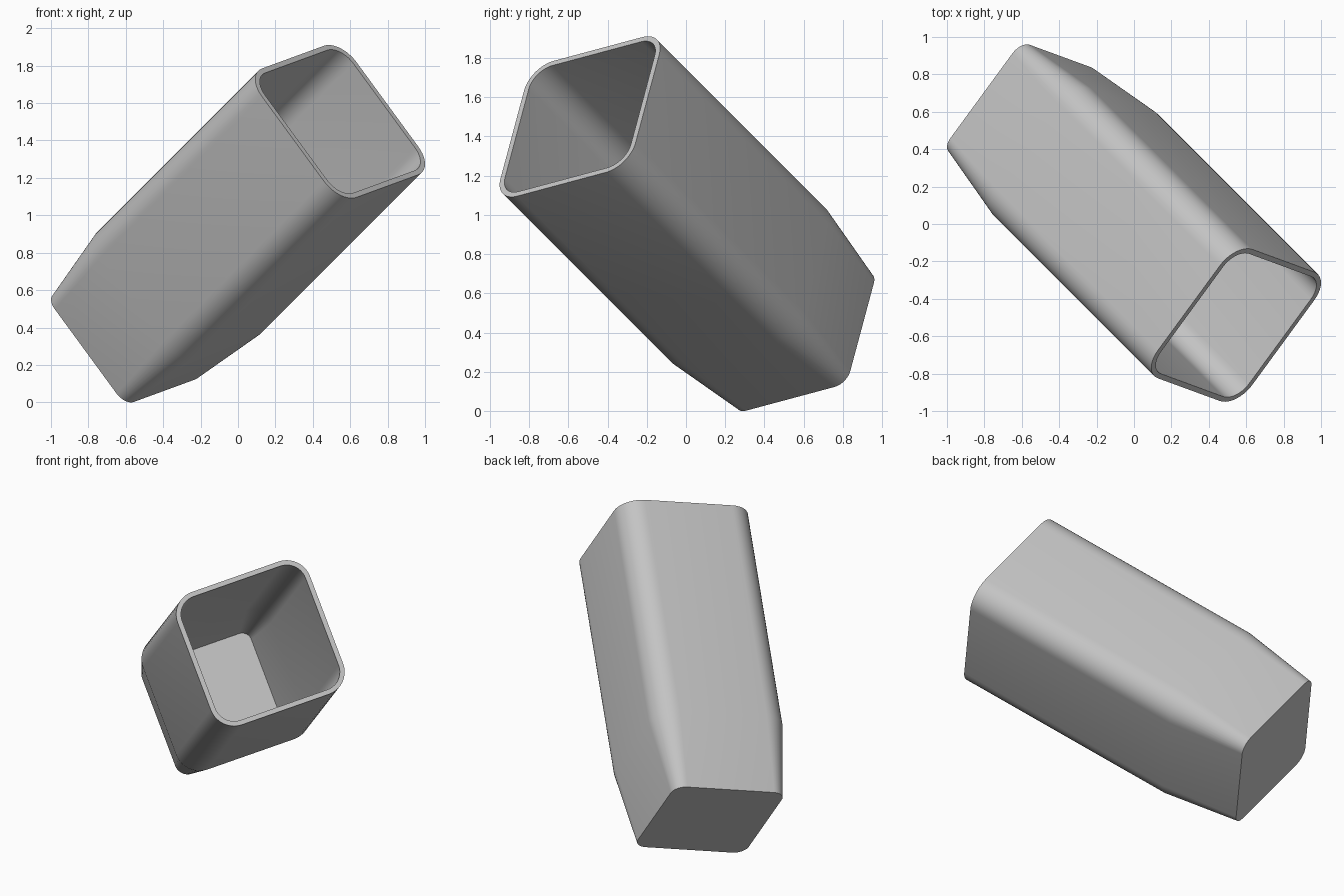
import bpy, bmesh, math
from mathutils import Matrix, Vector

cube = bpy.data.objects.get("Cube")
if cube:
    bpy.data.objects.remove(cube, do_unlink=True)

LENGTH, KINK, WALL, FLOOR = 1.992, 0.50, 0.03, 0.06
BASE_HALF, BASE_R = 0.366, 0.08
BODY_HALF, BODY_R = 0.437, 0.15


def section(t):
    """Half width and corner radius at a height along the cup."""
    f = min(t / KINK, 1)
    return BASE_HALF + (BODY_HALF - BASE_HALF) * f, BASE_R + (BODY_R - BASE_R) * f


def ring(bm, t, inset=0, steps=10):
    """Rounded square loop of vertices."""
    half, r = section(t)
    half, r = half - inset, r - inset
    verts = []
    for corner in range(4):
        mid = math.radians(45 + 90 * corner)
        cx = math.copysign(half - r, math.cos(mid))
        cy = math.copysign(half - r, math.sin(mid))
        for i in range(steps + 1):
            a = mid + math.pi / 2 * (i / steps - 0.5)
            verts.append(bm.verts.new((cx + r * math.cos(a), cy + r * math.sin(a), t)))
    return verts


# Square cup: up the outside, over the rim, down the inside
bm = bmesh.new()
rings = [ring(bm, 0), ring(bm, KINK), ring(bm, LENGTH),
         ring(bm, LENGTH, WALL), ring(bm, KINK, WALL), ring(bm, FLOOR, WALL)]
for lower, upper in zip(rings, rings[1:]):
    n = len(lower)
    for i in range(n):
        j = (i + 1) % n
        bm.faces.new((lower[i], lower[j], upper[j], upper[i]))
bm.faces.new(rings[0][::-1])
bm.faces.new(rings[-1])
bmesh.ops.recalc_face_normals(bm, faces=bm.faces)
mesh = bpy.data.meshes.new("square_cup")
bm.to_mesh(mesh)
bm.free()
cup = bpy.data.objects.new("square_cup", mesh)
bpy.context.collection.objects.link(cup)

# Tilt along the cube diagonal, with the section symmetric about x
axis = Vector((1, -1, 1)).normalized()
diagonal = Vector((2, 1, -1)).normalized()
side = axis.cross(diagonal)
u, v = (diagonal - side).normalized(), (diagonal + side).normalized()
turn = Matrix((u, v, axis)).transposed()
mesh.transform(Matrix.Translation((-0.604, 0.609, 0.351)) @ turn.to_4x4())

# Plain grey
grey = bpy.data.materials.new("light_grey")
grey.use_nodes = True
colour = (0.55, 0.55, 0.55, 1)
grey.diffuse_color = colour
grey.node_tree.nodes["Principled BSDF"].inputs["Base Color"].default_value = colour
mesh.materials.append(grey)

bpy.context.view_layer.objects.active = cup
cup.select_set(True)
bpy.ops.object.shade_smooth_by_angle(angle=math.radians(30))
